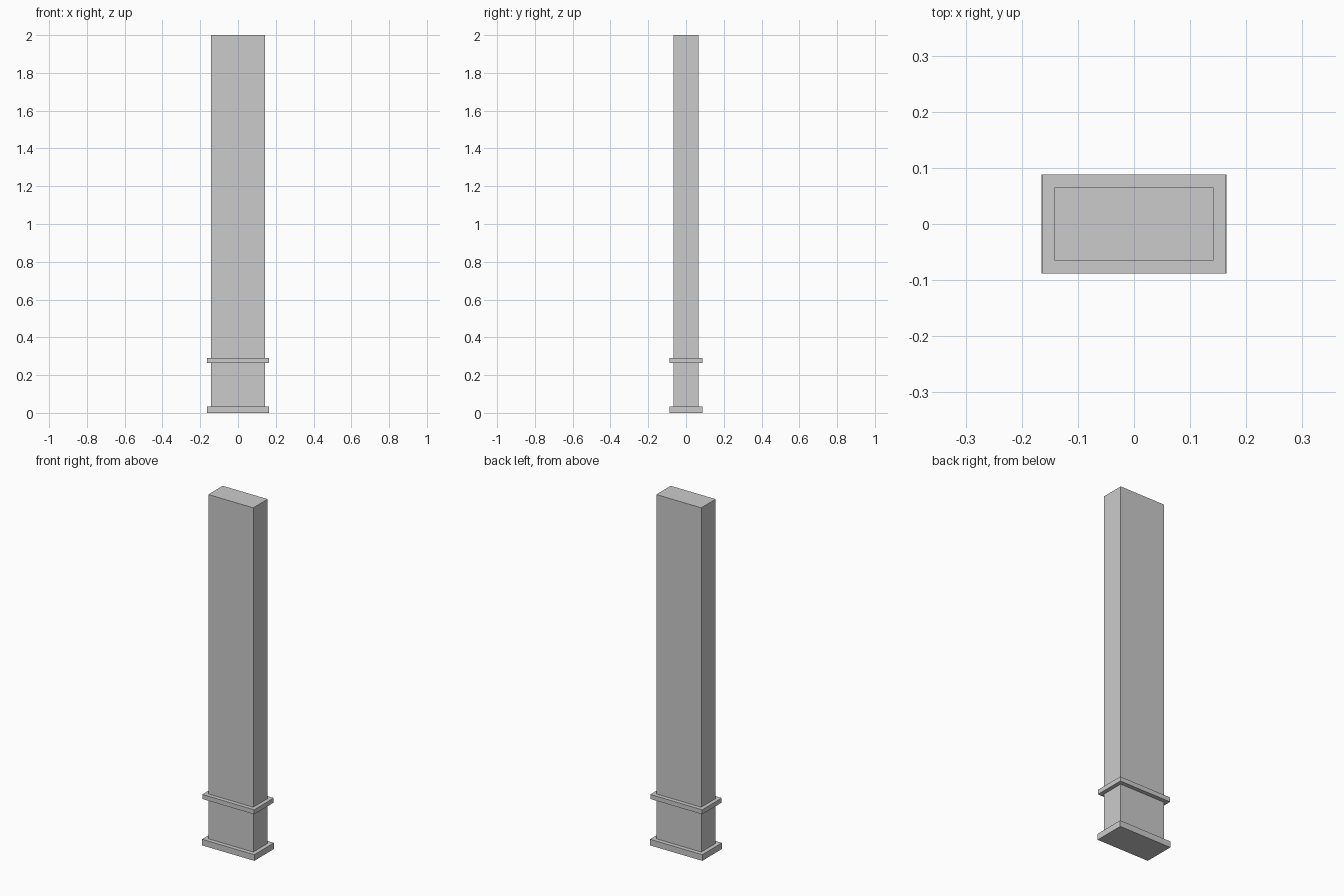
import bpy

if "Cube" in bpy.data.objects:
    bpy.data.objects.remove(bpy.data.objects["Cube"])


def block(name, width, depth, z0, z1):
    """Axis-aligned box centred on x and y, spanning z0 to z1."""
    bpy.ops.mesh.primitive_cube_add(size=1, location=(0, 0, (z0 + z1) / 2))
    obj = bpy.context.object
    obj.name = name
    obj.scale = (width, depth, z1 - z0)
    bpy.ops.object.transform_apply(location=False, rotation=False, scale=True)
    return obj


# Foot plate on the ground
block("base_plinth", 0.33, 0.177, 0.0, 0.035)

# Tall plain pillar, rising from the plinth
block("shaft", 0.284, 0.13, 0.035, 2.0)

# Thin band around the lower shaft
block("band_moulding", 0.328, 0.176, 0.265, 0.291)
